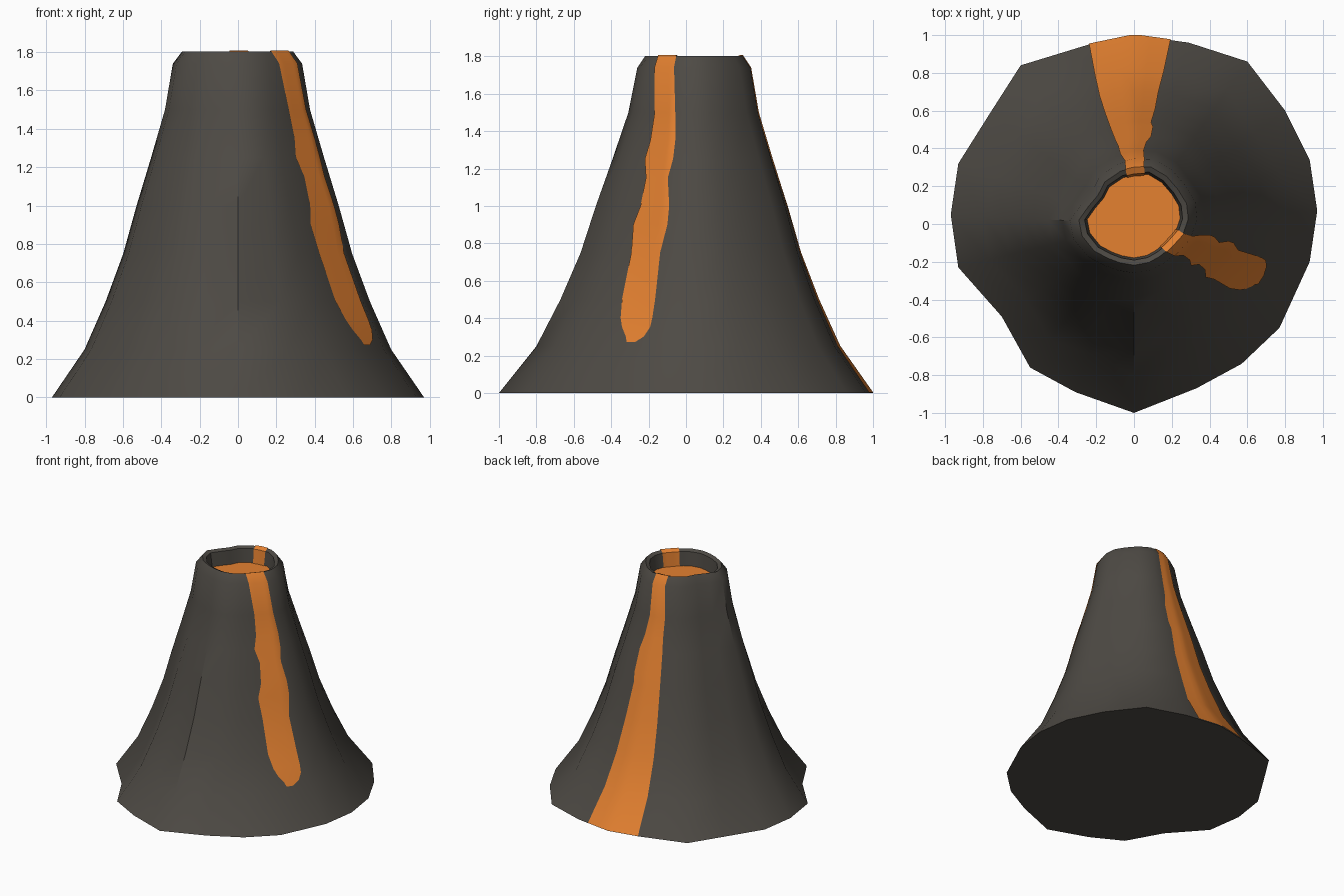
import bpy, bmesh, math
from mathutils import Vector

if "Cube" in bpy.data.objects:
    bpy.data.objects.remove(bpy.data.objects["Cube"])

def material(name, col):
    m = bpy.data.materials.new(name)
    m.diffuse_color = (*col, 1)
    m.use_nodes = True
    m.node_tree.nodes["Principled BSDF"].inputs["Base Color"].default_value = m.diffuse_color
    return m

rock = material("dark rock", (0.075, 0.068, 0.058))
lava = material("orange lava", (0.78, 0.22, 0.03))

# Foot outline, clockwise from +y
foot = [(0, 1), (.29, .96), (.60, .86), (.80, .60), (.93, .34), (.97, .07), (.93, -.20),
        (.77, -.55), (.57, -.74), (.33, -.87), (0, -1), (-.31, -.89), (-.55, -.76), (-.70, -.49),
        (-.93, -.23), (-.97, .05), (-.93, .32), (-.76, .59), (-.60, .84), (-.24, .95)]
# Radius of the shoulder below the rim, in the same directions
neck = [.34, .36, .35, .34, .345, .335, .31, .27, .26, .26, .26, .26, .27, .30, .33, .34,
        .30, .28, .31, .33]
# Depth of the gullies down the flanks
gully = {3: .03, 7: .04, 8: .02, 11: .04, 13: .01, 16: .03}
# Levels: (height, spread towards the foot, scale of the neck)
levels = [(0, 1, 1), (.25, .73, 1), (.5, .556, 1), (.75, .41, 1), (1, .30, 1), (1.25, .18, 1),
          (1.5, .065, 1), (1.74, 0, 1), (1.803, 0, .86), (1.79, 0, .77), (1.68, 0, .73)]
N = len(foot)
azim = [math.degrees(math.atan2(x, y)) % 360 for x, y in foot]

def node(i, k):
    """Surface point at column i, level k."""
    i %= N
    z, f, s = levels[k]
    r = neck[i] * s + (math.hypot(*foot[i]) - neck[i]) * f - gully.get(i, 0) * 4 * f * (1 - f)
    a = math.radians(azim[i])
    cy = .04 * (1 - s)          # crater sits slightly towards the back
    return Vector((r * math.sin(a), r * math.cos(a) + cy, z))

def surface(a, s):
    """Surface point at azimuth a and fractional level s."""
    a %= 360
    i = max(j for j in range(N) if azim[j] <= a)
    hi = azim[i + 1] if i + 1 < N else 360
    t = (a - azim[i]) / (hi - azim[i])
    k = min(int(s), len(levels) - 2)
    v = s - k
    return node(i, k).lerp(node(i + 1, k), t).lerp(node(i, k + 1).lerp(node(i + 1, k + 1), t), v)

def finish(name, bm, mat, smooth=True):
    me = bpy.data.meshes.new(name)
    bm.to_mesh(me)
    bm.free()
    me.materials.append(mat)
    ob = bpy.data.objects.new(name, me)
    bpy.context.collection.objects.link(ob)
    if smooth:
        bpy.ops.object.select_all(action='DESELECT')
        ob.select_set(True)
        bpy.context.view_layer.objects.active = ob
        bpy.ops.object.shade_smooth_by_angle(angle=math.radians(40))
    return ob

# Cone with rim and crater wall
bm = bmesh.new()
rings = [[bm.verts.new(node(i, k)) for i in range(N)] for k in range(len(levels))]
for lo, up in zip(rings, rings[1:]):
    for i in range(N):
        j = (i + 1) % N
        bm.faces.new((lo[j], lo[i], up[i], up[j]))
bm.faces.new(rings[0])
finish("volcano_cone", bm, rock)

# Lava pool in the crater
bm = bmesh.new()
bm.faces.new([bm.verts.new(node(i, len(levels) - 1)) for i in reversed(range(N))])
finish("lava_pool", bm, lava, False)

def stream(name, rows, n=8, lift=.006):
    """Thin lava sheet on the surface; rows are (level, azimuth from, azimuth to)."""
    bm = bmesh.new()
    grid = []
    for s, a0, a1 in rows:
        line = []
        for q in range(n + 1):
            a = a0 + (a1 - a0) * q / n
            du = surface(a + 1, s) - surface(a - 1, s)
            dv = surface(a, min(s + .05, 10)) - surface(a, max(s - .05, 0)) 
            nor = dv.cross(du).normalized()
            p = surface(a, s) - nor * lift * (1 if nor.dot(Vector((0, 0, 1))) < 0 or s > 9.5 else -1)
            if s > 9.5:         # inner wall faces the crater axis
                p = surface(a, s) * 1
                p.x *= .98
                p.y *= .98
            p.z = max(p.z, 0)
            line.append(bm.verts.new(p))
        grid.append(line)
    for lo, up in zip(grid, grid[1:]):
        for q in range(n):
            bm.faces.new((lo[q + 1], lo[q], up[q], up[q + 1]))
    finish(name, bm, lava)

# Long stream down the back
stream("back_lava_stream", [
    (0, -14, 11.2), (1, -14.7, 11), (2, -15, 10.4), (3, -14.5, 10.4), (4, -13.8, 9.5),
    (4.3, -13.5, 11), (5, -12.5, 11), (5.4, -11.5, 8.5), (6, -11, 7.4), (7, -8.1, 8.9),
    (8, -9, 10), (9, -9, 12), (10, -9, 12)])
# Shorter stream down the right side, ending in a rounded tip
stream("right_lava_stream", [
    (1.08, 112, 116), (1.2, 108, 117), (1.4, 105.5, 120), (1.6, 104.9, 122), (2, 104.5, 124),
    (3, 104, 124.6), (3.6, 100.7, 126.6), (4, 100.2, 123), (4.6, 102, 122), (5, 99.2, 126),
    (5.4, 98.2, 123), (6, 99.2, 122.5), (7, 101.5, 128), (8, 102, 132), (9, 100, 133),
    (10, 100, 133)])
